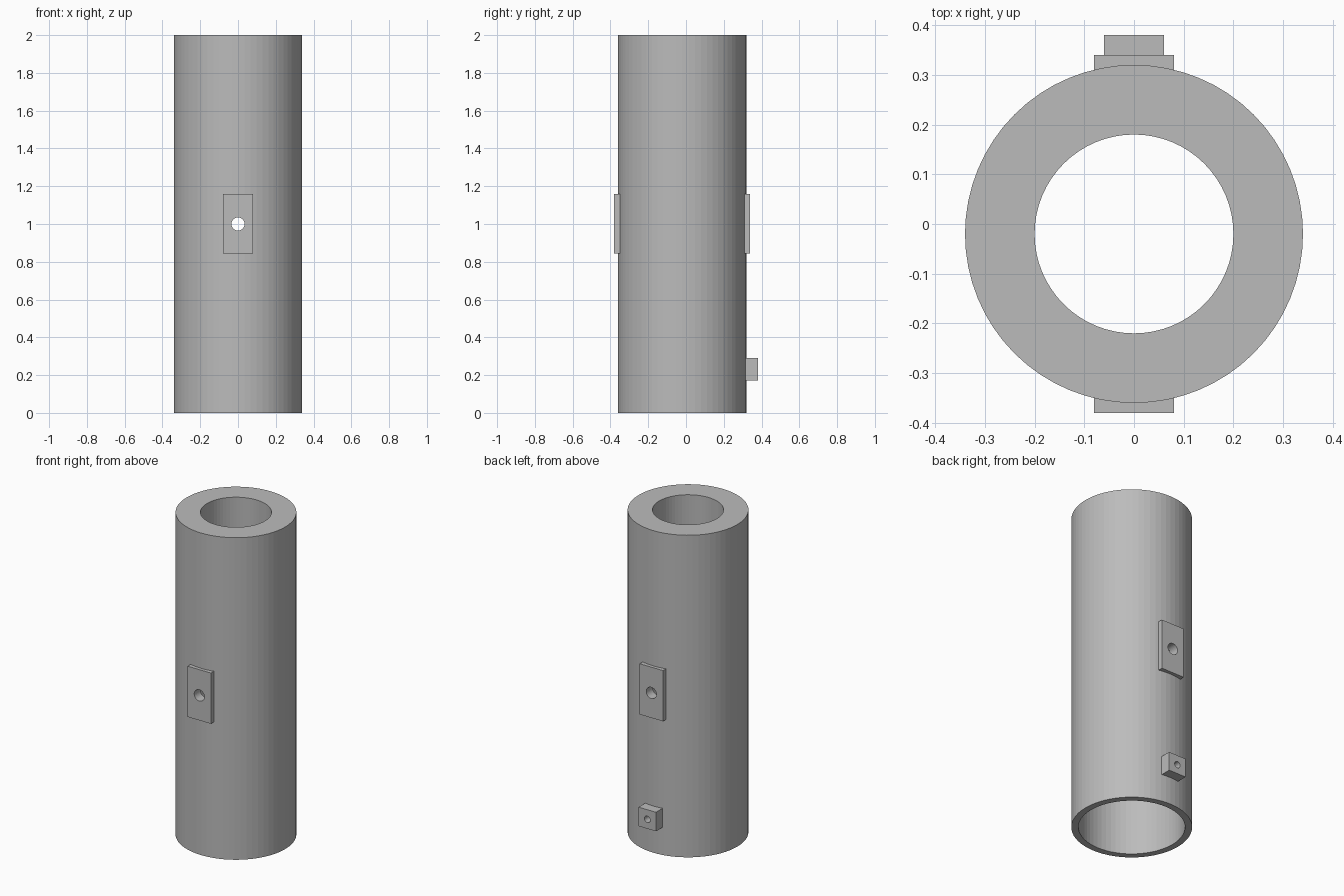
import bpy, bmesh, math
from mathutils import Matrix

if "Cube" in bpy.data.objects:
    bpy.data.objects.remove(bpy.data.objects["Cube"])

CY = -0.02      # tube axis in y
SEG = 64

grey = bpy.data.materials.new("plain grey")
grey.diffuse_color = (0.5, 0.5, 0.5, 1)
grey.use_nodes = True
grey.node_tree.nodes["Principled BSDF"].inputs["Base Color"].default_value = grey.diffuse_color


def make(name, bm):
    bmesh.ops.recalc_face_normals(bm, faces=bm.faces[:])
    me = bpy.data.meshes.new(name)
    bm.to_mesh(me)
    bm.free()
    ob = bpy.data.objects.new(name, me)
    bpy.context.collection.objects.link(ob)
    me.materials.append(grey)
    return ob


def revolve(name, profile):
    """Closed ring profile of (radius, z) swept round the tube axis."""
    bm = bmesh.new()
    rings = []
    for r, z in profile:
        rings.append([bm.verts.new((r * math.cos(2 * math.pi * i / SEG),
                                    CY + r * math.sin(2 * math.pi * i / SEG), z))
                      for i in range(SEG)])
    for a, b in zip(rings, rings[1:] + rings[:1]):
        for i in range(SEG):
            j = (i + 1) % SEG
            bm.faces.new((a[i], a[j], b[j], b[i]))
    return make(name, bm)


def box(name, half_x, y0, y1, z0, z1):
    bm = bmesh.new()
    bmesh.ops.create_cube(bm, size=1, matrix=Matrix.Translation((0, (y0 + y1) / 2, (z0 + z1) / 2))
                          @ Matrix.Diagonal((2 * half_x, y1 - y0, z1 - z0, 1)))
    return make(name, bm)


def drill(name, radius, y0, y1, z):
    bm = bmesh.new()
    bmesh.ops.create_cone(bm, cap_ends=True, segments=32, radius1=radius, radius2=radius,
                          depth=y1 - y0, matrix=Matrix.Translation((0, (y0 + y1) / 2, z))
                          @ Matrix.Rotation(math.pi / 2, 4, 'X'))
    ob = make(name, bm)
    ob.hide_render = True
    ob.hide_set(True)
    return ob


def cut(ob, *cutters):
    for c in cutters:
        m = ob.modifiers.new("hole", 'BOOLEAN')
        m.operation = 'DIFFERENCE'
        m.solver = 'EXACT'
        m.object = c


# tube with a narrow upper bore and a wide lower socket
tube = revolve("tube", [(0.34, 0), (0.34, 2), (0.20, 2), (0.20, 1.2), (0.30, 1.2), (0.30, 0)])

# flat bolt pads front and back, and the screw block low on the back
front_pad = box("front_pad", 0.08, -0.38, CY - 0.315, 0.845, 1.16)
back_pad = box("back_pad", 0.08, CY + 0.315, 0.34, 0.845, 1.16)
block = box("screw_block", 0.06, CY + 0.315, 0.38, 0.172, 0.29)

# bolt hole straight through, screw hole through the back wall only
bolt = drill("bolt_hole_cutter", 0.035, -0.5, 0.5, 1.0)
screw = drill("screw_hole_cutter", 0.02, 0.1, 0.5, 0.23)
cut(tube, bolt, screw)
cut(front_pad, bolt)
cut(back_pad, bolt)
cut(block, screw)
